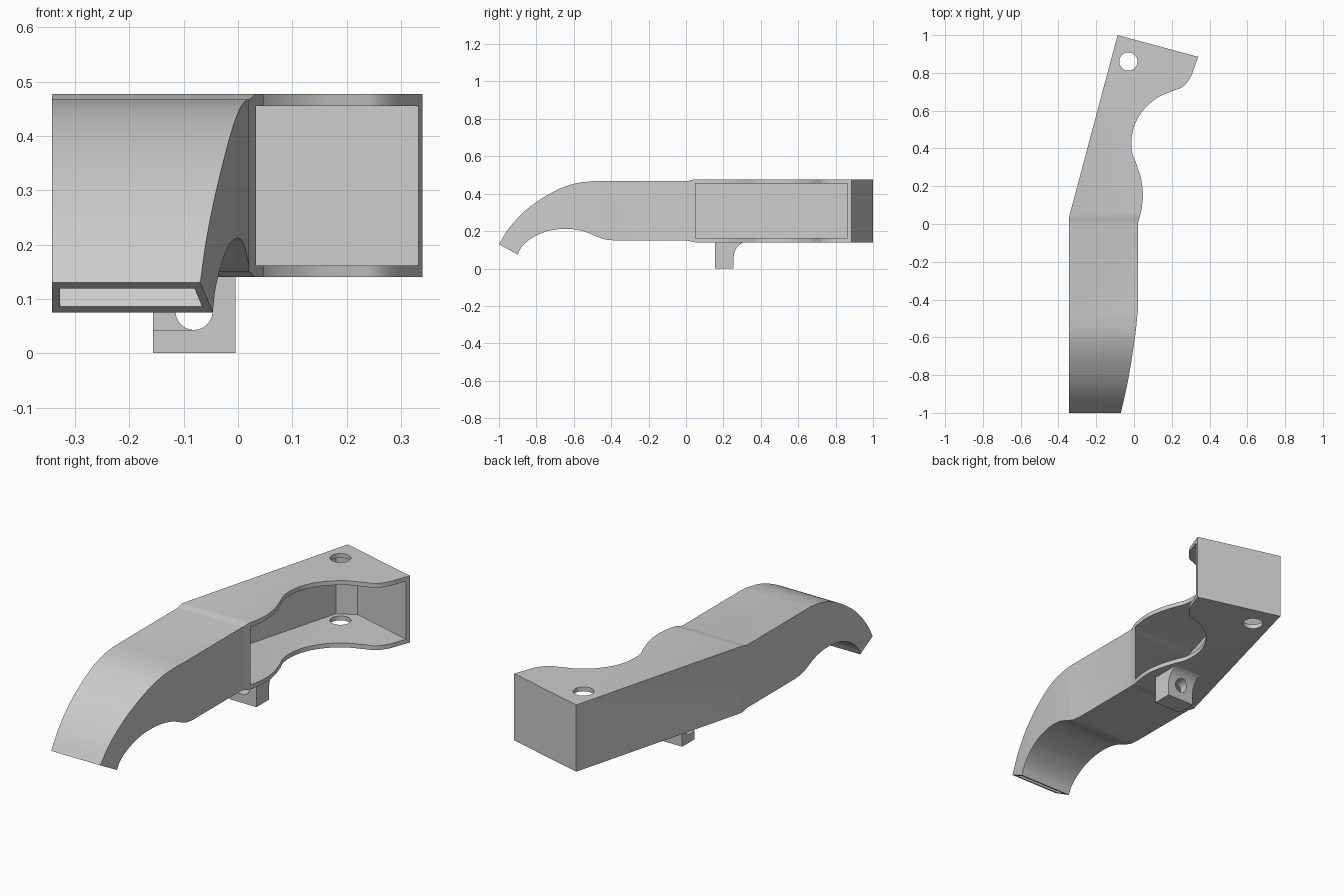
import bpy, bmesh, math
from mathutils import Vector

if "Cube" in bpy.data.objects:
    bpy.data.objects.remove(bpy.data.objects["Cube"])

grey = bpy.data.materials.new("plain grey")
grey.use_nodes = True
grey.diffuse_color = (0.6, 0.6, 0.6, 1)
grey.node_tree.nodes["Principled BSDF"].inputs["Base Color"].default_value = (0.6, 0.6, 0.6, 1)


def smooth(points, steps=6):
    """Sample a Catmull-Rom curve through the points."""
    p = [Vector(q) for q in points]
    p = [2 * p[0] - p[1]] + p + [2 * p[-1] - p[-2]]
    out = []
    for a, b, c, d in zip(p, p[1:], p[2:], p[3:]):
        for i in range(steps):
            t = i / steps
            out.append((2 * b + (c - a) * t + (2 * a - 5 * b + 4 * c - d) * t * t
                        + (3 * b - a - 3 * c + d) * t ** 3) / 2)
    return out + [p[-2]]


def shift(path, dist):
    """Offset an open path to its right, then run it past its start."""
    out = []
    for i, q in enumerate(path):
        t = (path[min(i + 1, len(path) - 1)] - path[max(i - 1, 0)]).normalized()
        out.append(q + Vector((t.y, -t.x)) * dist)
    return [out[0] + (out[0] - out[1]).normalized() * 0.1] + out


def prism(name, outline, axis, lo, hi):
    """Extrude a 2D outline along x (outline y,z), y (x,z) or z (x,y)."""
    place = {"x": lambda a, b, h: (h, a, b), "y": lambda a, b, h: (a, h, b),
             "z": lambda a, b, h: (a, b, h)}[axis]
    bm = bmesh.new()
    face = bm.faces.new([bm.verts.new(place(q[0], q[1], lo)) for q in outline])
    ext = bmesh.ops.extrude_face_region(bm, geom=[face])
    move = Vector(place(0, 0, hi - lo))
    bmesh.ops.translate(bm, vec=move, verts=[v for v in ext["geom"] if isinstance(v, bmesh.types.BMVert)])
    bmesh.ops.recalc_face_normals(bm, faces=bm.faces[:])
    mesh = bpy.data.meshes.new(name)
    bm.to_mesh(mesh)
    bm.free()
    mesh.materials.append(grey)
    obj = bpy.data.objects.new(name, mesh)
    bpy.context.collection.objects.link(obj)
    return obj


def combine(obj, other, operation):
    """Apply a boolean and discard the second solid."""
    bpy.context.view_layer.objects.active = obj
    mod = obj.modifiers.new("boolean", "BOOLEAN")
    mod.operation, mod.object, mod.solver = operation, other, "EXACT"
    bpy.ops.object.modifier_apply(modifier=mod.name)
    bpy.data.objects.remove(other)


def circle(x, y, r, n=48):
    return [(x + r * math.cos(math.tau * i / n), y + r * math.sin(math.tau * i / n)) for i in range(n)]


# Side profile: arched nozzle running into a level body
top = smooth([(-1, .13), (-.95, .21), (-.88, .29), (-.8, .355), (-.7, .415), (-.6, .453), (-.5, .467)])
top += [Vector(q) for q in [(0, .467), (.015, .469), (.035, .475), (.05, .477), (1.2, .477)]]
bottom = smooth([(-.9, .075), (-.875, .12), (-.82, .165), (-.74, .2), (-.64, .212),
                 (-.55, .2), (-.47, .168), (-.43, .155), (-.38, .15)])
bottom += [Vector(q) for q in [(0, .15), (.015, .148), (.035, .142), (.05, .14), (1.2, .14)]]

# Plan outline: straight left wall, scooped right side, tapered nozzle
scoop = smooth([(.34, .885), (.32, .83), (.298, .775), (.26, .727), (.205, .704), (.13, .672), (.06, .615),
                (.01, .54), (-.012, .46), (-.01, .38), (.012, .32), (.037, .24), (.047, .16), (.04, .08), (.02, 0)])
taper = smooth([(.02, -.46), (.005, -.6), (-.03, -.82), (-.065, -.98), (-.07, -1.0)])
plan = [(-.343, -1.2), (-.343, .04), (-.087, 1)] + scoop + taper + [(-.07, -1.2)]

shell = prism("duct_shell", plan, "z", -.2, .8)
combine(shell, prism("side_form", top + bottom[::-1], "x", -.8, .8), "INTERSECT")

# Hollow interior, open at the nozzle and along the scoop
wall = 0.015
inner_taper = [(q.x - wall, q.y) for q in taper]
inner_plan = [(-.328, -1.2), (-.328, .04), (-.088, .907), (-.002, .957), (.337, .863), (.7, .765),
              (.7, .05), (.033, .05), (.005, 0)] + inner_taper + [(-.085, -1.2)]
cavity = prism("cavity", inner_plan, "z", -.2, .8)
inner_side = shift(top, .022) + shift(bottom, -.022)[::-1]
combine(cavity, prism("cavity_side", inner_side, "x", -.9, .9), "INTERSECT")
combine(shell, cavity, "DIFFERENCE")

# Screw hole through both plates
combine(shell, prism("screw_hole", circle(-.03, .86, .048), "z", -.2, .8), "DIFFERENCE")

# Mounting tab with a filleted back, bolt hole and side nut slot
fillet = [(.335 - .08 * math.cos(a), .06 + .085 * math.sin(a)) for a in
          [math.pi / 2 * i / 12 for i in range(13)]]
tab = prism("mounting_tab", [(.155, .15), (.155, 0), (.255, 0)] + fillet + [(.335, .15)], "x", -.157, -.005)
combine(tab, prism("bolt_hole", circle(-.081, .077, .034), "y", 0, .6), "DIFFERENCE")
slot = [(-.3, .043), (-.081, .043), (-.081, .111), (-.3, .111)]
combine(tab, prism("nut_slot", slot, "y", .1, .215), "DIFFERENCE")

# Smooth curved walls, keep corners crisp
for obj in (shell, tab):
    bpy.ops.object.select_all(action="DESELECT")
    obj.select_set(True)
    bpy.context.view_layer.objects.active = obj
    bpy.ops.object.shade_smooth_by_angle(angle=math.radians(25))
